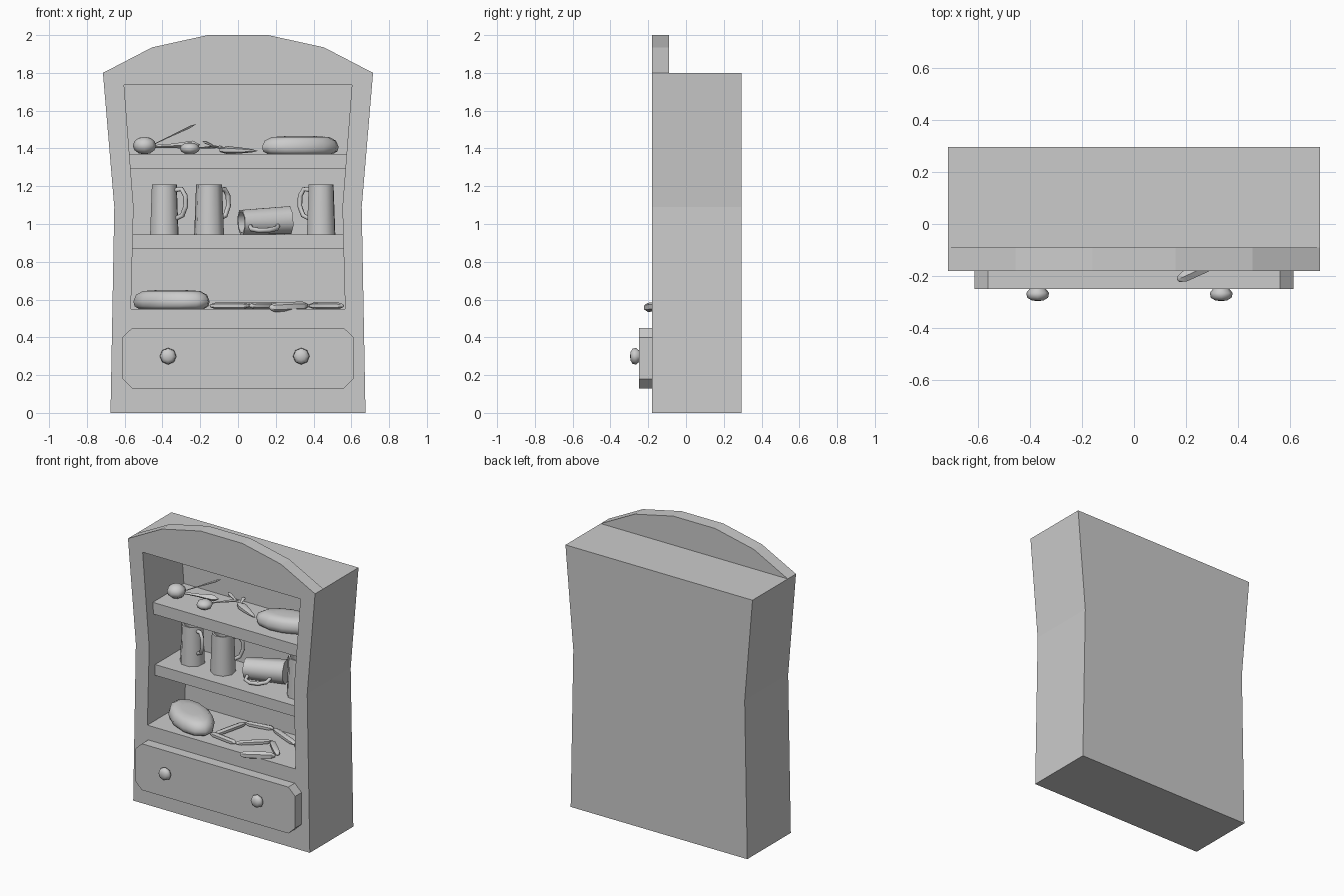
import bpy, bmesh
from math import radians, cos, sin, pi
from mathutils import Vector, Matrix

if "Cube" in bpy.data.objects:
    bpy.data.objects.remove(bpy.data.objects["Cube"])


def finish(name, bm, smooth=False):
    bmesh.ops.remove_doubles(bm, verts=bm.verts, dist=0.0002)
    bmesh.ops.recalc_face_normals(bm, faces=bm.faces)
    me = bpy.data.meshes.new(name)
    bm.to_mesh(me)
    bm.free()
    ob = bpy.data.objects.new(name, me)
    bpy.context.scene.collection.objects.link(ob)
    if smooth:
        bpy.ops.object.select_all(action='DESELECT')
        ob.select_set(True)
        bpy.context.view_layer.objects.active = ob
        bpy.ops.object.shade_smooth_by_angle(angle=radians(50))
    return ob


def prism(name, half, y0, y1):
    """Mirror a right-hand (x, z) profile and extrude it along y."""
    pts = half + [(-x, z) for x, z in reversed(half)]
    bm = bmesh.new()
    face = bm.faces.new([bm.verts.new((x, y0, z)) for x, z in pts])
    ext = bmesh.ops.extrude_face_region(bm, geom=[face])['geom']
    bmesh.ops.translate(bm, vec=(0, y1 - y0, 0),
                        verts=[v for v in ext if isinstance(v, bmesh.types.BMVert)])
    return finish(name, bm)


def lathe(name, profile, matrix, sides=8, smooth=True):
    """Revolve (radius, height) points round local z, then place."""
    bm = bmesh.new()
    rings = [[bm.verts.new((r * cos(2 * pi * i / sides), r * sin(2 * pi * i / sides), h))
              for i in range(sides)] for r, h in profile]
    for a, b in zip(rings, rings[1:]):
        for i in range(sides):
            j = (i + 1) % sides
            bm.faces.new((a[i], a[j], b[j], b[i]))
    bm.transform(matrix)
    return finish(name, bm, smooth)


def frame(origin, z_dir, x_dir):
    z = Vector(z_dir).normalized()
    x = Vector(x_dir)
    x = (x - z * x.dot(z)).normalized()
    y = z.cross(x)
    return Matrix.Translation(origin) @ Matrix((x, y, z)).transposed().to_4x4()


def spindle(name, a, b, r, profile, flat=1.0, sides=6):
    """Tapered body from a to b; profile holds (radius factor, length factor)."""
    d = Vector(b) - Vector(a)
    m = frame(a, d, (0, 0, 1)) @ Matrix.Diagonal((r * flat, r, d.length, 1))
    return lathe(name, profile, m, sides)


# carcass with hollow shelf space
cabinet = prism("cabinet_body", [(0.675, 0), (0.655, 1.09), (0.715, 1.8)], -0.18, 0.295)
cutter = prism("opening_cutter", [(0.567, 0.55), (0.553, 1.09), (0.603, 1.735)], -0.3, 0.23)
cutter.hide_render = True
mod = cabinet.modifiers.new("opening", 'BOOLEAN')
mod.operation, mod.object, mod.solver = 'DIFFERENCE', cutter, 'EXACT'
bpy.context.view_layer.objects.active = cabinet
bpy.ops.object.modifier_apply(modifier=mod.name)
bpy.data.objects.remove(cutter)

# arched top board, shelves
prism("arched_top", [(0.715, 1.8), (0.455, 1.935), (0.16, 2.0)], -0.18, -0.09)
prism("upper_shelf", [(0.57, 1.29), (0.577, 1.37)], -0.11, 0.23)
prism("middle_shelf", [(0.56, 0.87), (0.557, 0.945)], -0.11, 0.23)

# drawer and knobs
prism("drawer_front", [(0.56, 0.13), (0.612, 0.18), (0.612, 0.4), (0.56, 0.45)], -0.25, -0.18)
KNOB = [(0, -0.005), (0.028, -0.005), (0.044, 0.015), (0.04, 0.033), (0.022, 0.044), (0, 0.046)]
for x in (-0.37, 0.335):
    lathe("drawer_knob", KNOB, frame((x, -0.25, 0.3), (0, -1, 0), (1, 0, 0)))

# mugs: outer wall, rim, inner wall and floor, plus handle
MUG = [(0, 0), (0.08, 0), (0.07, 0.265), (0.058, 0.265), (0.064, 0.02), (0, 0.02)]
HANDLE = [(0.066, 0.235), (0.1, 0.24), (0.122, 0.205), (0.125, 0.15), (0.105, 0.1), (0.07, 0.085)]


def mug(m):
    lathe("mug", MUG, m, 8)
    cu = bpy.data.curves.new("mug_handle", 'CURVE')
    cu.dimensions = '3D'
    cu.bevel_depth, cu.bevel_resolution, cu.use_fill_caps = 0.013, 1, True
    sp = cu.splines.new('POLY')
    sp.points.add(len(HANDLE) - 1)
    for p, (x, z) in zip(sp.points, HANDLE):
        p.co = (*(m @ Vector((x, 0, z))), 1)
    ob = bpy.data.objects.new("mug_handle", cu)
    bpy.context.scene.collection.objects.link(ob)
    bpy.ops.object.select_all(action='DESELECT')
    ob.select_set(True)
    bpy.context.view_layer.objects.active = ob
    bpy.ops.object.convert(target='MESH')


for x, y, turn in ((-0.39, 0.06, -25), (-0.153, 0.055, 35), (0.44, 0.04, 155)):
    mug(Matrix.Translation((x, y, 0.945)) @ Matrix.Rotation(radians(turn), 4, 'Z'))
mug(frame((0.27, 0.14, 1.02), (-0.95, -0.3, -0.04), (0.3, -0.95, -0.4)))

# loaves
LOAF = [(0, 0), (0.85, 0), (0.97, 0.15), (1, 0.4), (0.93, 0.75), (0.75, 0.95), (0.4, 1), (0, 1)]
for x, y, z, turn, size in ((0.33, 0.07, 1.37, 15, (0.21, 0.105, 0.095)),
                            (-0.352, -0.005, 0.55, -32, (0.23, 0.125, 0.1))):
    lathe("bread_loaf", LOAF, Matrix.Translation((x, y, z))
          @ Matrix.Rotation(radians(turn), 4, 'Z') @ Matrix.Diagonal((*size, 1)), 12)

# round vegetables with leaves
BALL = [(sin(pi * i / 6), -cos(pi * i / 6)) for i in range(7)]
LEAF = [(0, 0), (0.35, 0.02), (0.5, 0.4), (1, 0.85), (0, 1)]
for x, y, z, r, h in ((-0.495, 0.035, 1.415, 0.062, 0.047), (-0.255, 0, 1.4, 0.053, 0.032)):
    lathe("turnip", BALL, Matrix.Translation((x, y, z)) @ Matrix.Diagonal((r, r, h, 1)))
spindle("turnip_leaf", (-0.45, 0.05, 1.42), (-0.22, 0.134, 1.53), 0.016, LEAF, 0.4)
spindle("turnip_leaf", (-0.45, 0.045, 1.41), (-0.2, 0.08, 1.42), 0.025, LEAF, 0.9, 4)
spindle("turnip_leaf", (-0.24, 0.03, 1.4), (-0.1, 0.16, 1.41), 0.016, LEAF, 0.5)

# carrot
CARROT = [(0, 0), (0.6, 0.02), (1, 0.2), (0.8, 0.5), (0.4, 0.85), (0, 1)]
spindle("carrot", (-0.095, 0.145, 1.392), (0.105, 0.04, 1.387), 0.03, CARROT, 0.7)
for tip in ((-0.19, 0.16, 1.44), (-0.1, 0.21, 1.41)):
    spindle("carrot_leaf", (-0.08, 0.137, 1.392), tip, 0.016, LEAF, 0.5)

# string of sausages on the bottom shelf
LINK = [(0, 0), (0.5, 0.02), (1, 0.14), (1.05, 0.5), (1, 0.86), (0.5, 0.98), (0, 1)]
CHAINS = ([(-0.12, -0.08), (-0.06, 0.17), (0.134, 0.2), (0.374, 0.09), (0.56, 0.0)],
          [(-0.15, -0.08), (0.06, -0.11), (0.23, 0.04), (0.375, -0.1)])
for chain in CHAINS:
    for a, b in zip(chain, chain[1:]):
        spindle("sausage", (*a, 0.567), (*b, 0.567), 0.021, LINK, 0.8)
spindle("sausage", (0.37, -0.12, 0.567), (0.165, -0.215, 0.557), 0.024, LINK)
